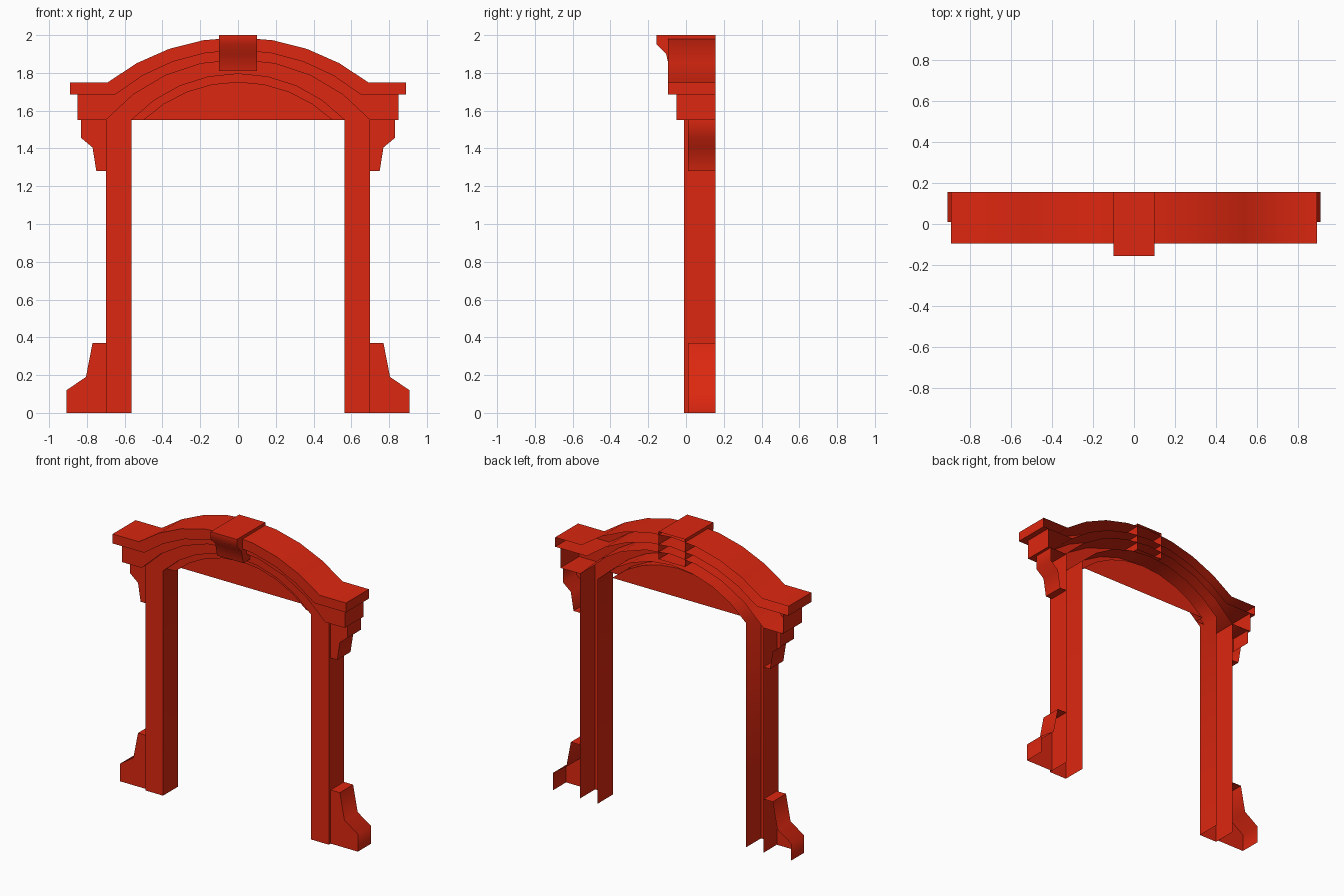
import bpy, bmesh, math

if "Cube" in bpy.data.objects:
    bpy.data.objects.remove(bpy.data.objects["Cube"], do_unlink=True)

BACK = 0.155
SPRING = 1.55

red = bpy.data.materials.new("red_paint")
red.use_nodes = True
color = (0.72, 0.02, 0.005, 1)
red.diffuse_color = color
red.node_tree.nodes["Principled BSDF"].inputs["Base Color"].default_value = color


def finish(name, bm, mirror=False):
    mesh = bpy.data.meshes.new(name)
    bm.to_mesh(mesh)
    bm.free()
    obj = bpy.data.objects.new(name, mesh)
    bpy.context.collection.objects.link(obj)
    mesh.materials.append(red)
    bpy.ops.object.select_all(action="DESELECT")
    obj.select_set(True)
    bpy.context.view_layer.objects.active = obj
    bpy.ops.object.shade_smooth_by_angle(angle=math.radians(60))
    if mirror:
        obj.modifiers.new("Mirror", "MIRROR").use_mirror_merge = False


def shell(name, loops, front, back=BACK, wall=lambda a, b: True, mirror=False):
    """Front plate from (x, z) loops, with chosen rim edges pulled to the open back."""
    bm = bmesh.new()
    for loop in loops:
        bm.faces.new([bm.verts.new((x, front, z)) for x, z in loop])
    bmesh.ops.remove_doubles(bm, verts=bm.verts, dist=0.0005)
    rim = [e for e in bm.edges if e.is_boundary and wall(e.verts[0].co, e.verts[1].co)]
    if rim:
        pulled = bmesh.ops.extrude_edge_only(bm, edges=rim)["geom"]
        for v in pulled:
            if isinstance(v, bmesh.types.BMVert):
                v.co.y = back
    finish(name, bm, mirror)


def arc(half, base, top, steps=8):
    """Segmental arc from +x over the crown to -x."""
    rise = top - base
    r = (half * half + rise * rise) / (2 * rise)
    a = math.asin(half / r)
    angles = [a - 2 * a * i / steps for i in range(steps + 1)]
    return [(r * math.sin(t), top - r + r * math.cos(t)) for t in angles]


def with_ends(curve, *ends):
    """Add the same end points on both sides of an arc."""
    return list(ends) + curve + [(-x, z) for x, z in reversed(ends)]


def strip(outer, inner):
    return [(outer[i], outer[i + 1], inner[i + 1], inner[i]) for i in range(len(outer) - 1)]


# Nested arcs, from the crown inward
crown = arc(0.69, 1.75, 1.988)
cornice_under = arc(0.65, 1.685, 1.92)
frame_outer = arc(0.70, SPRING, 1.87)
frame_inner = arc(0.565, SPRING, 1.795)
panel_edge = arc(0.50, SPRING, 1.75)

# Arched cornice with flat ears
shell("cornice", strip(with_ends(crown, (0.89, 1.75)),
                       with_ends(cornice_under, (0.89, 1.685))), -0.095)

# Frieze below the cornice; its top is covered by the cornice
upper = with_ends(cornice_under, (0.85, 1.685))
upper_keys = {(round(x, 3), round(z, 3)) for x, z in upper}
on_upper = lambda v: (round(v.x, 3), round(v.z, 3)) in upper_keys
shell("frieze", strip(upper, with_ends(frame_outer, (0.85, SPRING))), -0.05,
      wall=lambda a, b: not (on_upper(a) and on_upper(b)))

# Jambs and arch in one continuous band
outer_keys = {(round(x, 3), round(z, 3)) for x, z in frame_outer}
on_outer = lambda v: (round(v.x, 3), round(v.z, 3)) in outer_keys
shell("door_frame", strip(with_ends(frame_outer, (0.70, 0)),
                          with_ends(frame_inner, (0.565, 0))), -0.01,
      wall=lambda a, b: max(a.z, b.z) > 0.01 and not (on_outer(a) and on_outer(b)))

# Recessed inner moulding and the panel filling the arch
edge_keys = {(round(x, 3), round(z, 3)) for x, z in panel_edge}
on_edge = lambda v: (round(v.x, 3), round(v.z, 3)) in edge_keys
shell("arch_moulding", strip(frame_inner, panel_edge), 0.03, 0.09,
      wall=lambda a, b: on_edge(a) and on_edge(b))
shell("arch_panel", [panel_edge], 0.09, wall=lambda a, b: False)

# Side brackets under the frieze and plinths at the floor
beside_jamb = lambda a, b: max(a.x, b.x) < 0.701
shell("upper_bracket",
      [[(0.70, 1.28), (0.75, 1.28), (0.77, 1.405), (0.83, 1.455), (0.83, SPRING), (0.70, SPRING)]],
      0.01, wall=lambda a, b: not beside_jamb(a, b) and min(a.z, b.z) < 1.54, mirror=True)
shell("plinth",
      [[(0.70, 0), (0.908, 0), (0.908, 0.12), (0.805, 0.19), (0.77, 0.37), (0.70, 0.37)]],
      0.01, wall=lambda a, b: not beside_jamb(a, b) and max(a.z, b.z) > 0.01, mirror=True)

# Keystone: side profile in (y, z) swept across x, open at the back
profile = [(BACK, 2), (-0.155, 2), (-0.155, 1.95), (-0.105, 1.90), (-0.085, 1.81), (BACK, 1.81)]
bm = bmesh.new()
left = [bm.verts.new((0.1, y, z)) for y, z in profile]
right = [bm.verts.new((-0.1, y, z)) for y, z in profile]
bm.faces.new(left)
bm.faces.new(right[::-1])
for i in range(len(profile) - 1):
    bm.faces.new((left[i + 1], left[i], right[i], right[i + 1]))
finish("keystone", bm)
